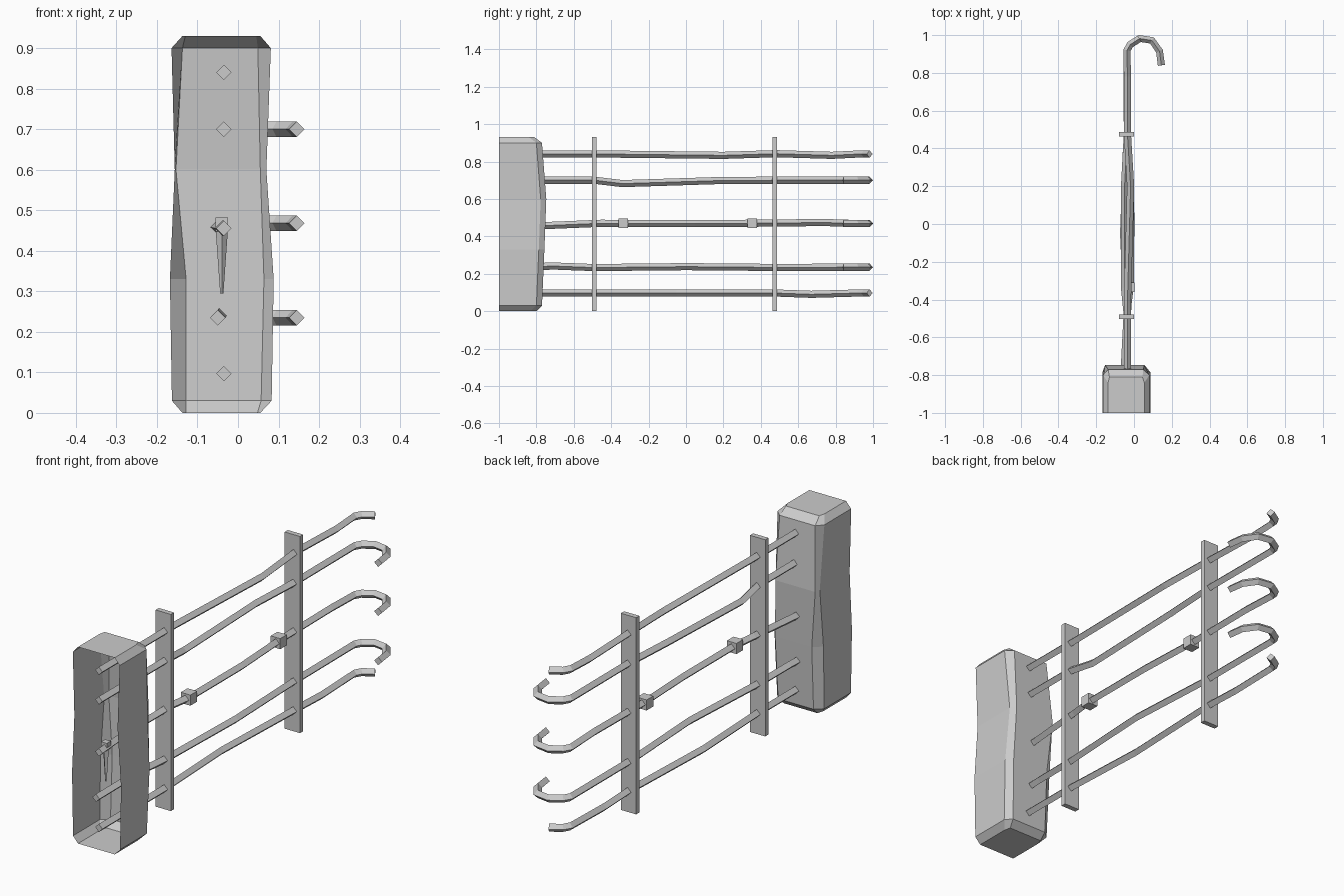
import bpy, bmesh
from mathutils import Vector

if "Cube" in bpy.data.objects:
    bpy.data.objects.remove(bpy.data.objects["Cube"], do_unlink=True)

grey = bpy.data.materials.new("plain grey")
grey.use_nodes = True
COLOUR = (0.6, 0.6, 0.6, 1)
grey.diffuse_color = COLOUR
grey.node_tree.nodes["Principled BSDF"].inputs["Base Color"].default_value = COLOUR


def add_mesh(name, bm):
    bmesh.ops.recalc_face_normals(bm, faces=bm.faces)
    mesh = bpy.data.meshes.new(name)
    bm.to_mesh(mesh)
    bm.free()
    mesh.materials.append(grey)
    obj = bpy.data.objects.new(name, mesh)
    bpy.context.collection.objects.link(obj)
    return obj


def box(name, centre, size):
    bm = bmesh.new()
    bmesh.ops.create_cube(bm, size=1)
    for v in bm.verts:
        v.co = Vector(a * b for a, b in zip(v.co, size)) + Vector(centre)
    return add_mesh(name, bm)


def rod(name, points, radius=0.019):
    """Four-sided diamond bar swept along a bent path."""
    curve = bpy.data.curves.new(name + " path", "CURVE")
    curve.dimensions = "3D"
    curve.twist_mode = "Z_UP"
    curve.bevel_depth = radius
    curve.bevel_resolution = 0
    curve.use_fill_caps = True
    spline = curve.splines.new("POLY")
    spline.points.add(len(points) - 1)
    for p, co in zip(spline.points, points):
        p.co = (*co, 1)
    path = bpy.data.objects.new(name + " path", curve)
    bpy.context.collection.objects.link(path)
    bpy.context.view_layer.update()
    mesh = bpy.data.meshes.new_from_object(path.evaluated_get(
        bpy.context.evaluated_depsgraph_get()))
    bpy.data.objects.remove(path, do_unlink=True)
    bm = bmesh.new()
    bm.from_mesh(mesh)
    bpy.data.meshes.remove(mesh)
    for f in bm.faces:
        f.smooth = False
        f.material_index = 0
    return add_mesh(name, bm)


# Handle shell, open at the front: z, left x, inner left, inner right, right x, back y
rows = [
    (0.00, -0.137, -0.128, 0.048, 0.055, -0.80),
    (0.03, -0.163, -0.128, 0.057, 0.083, -0.77),
    (0.33, -0.168, -0.128, 0.064, 0.088, -0.757),
    (0.60, -0.156, -0.153, 0.055, 0.070, -0.747),
    (0.90, -0.164, -0.137, 0.049, 0.081, -0.77),
    (0.93, -0.137, -0.130, 0.045, 0.055, -0.81),
]
bm = bmesh.new()
loops = []
for z, xl, il, ir, xr, yb in rows:
    outline = [(xl, -1), (xl, yb - 0.03), (il, yb), (ir, yb), (xr, yb - 0.03), (xr, -1)]
    loops.append([bm.verts.new((x, y, z)) for x, y in outline])
for low, high in zip(loops, loops[1:]):
    for i in range(5):
        bm.faces.new((low[i], low[i + 1], high[i + 1], high[i]))
bm.faces.new(loops[0])
bm.faces.new(loops[-1])
add_mesh("handle_shell", bm)

# Long bent rods: (x, y, z) along the length, before the end hook
X = -0.035
bars = {
    "top_rod": [(X, -0.99, 0.84), (X, -0.42, 0.84), (-0.018, 0.2, 0.833),
                (X, 0.48, 0.842), (X, 0.78, 0.833)],
    "upper_rod": [(X, -0.99, 0.70), (X, -0.49, 0.70), (-0.05, -0.34, 0.682),
                  (-0.05, 0.2, 0.699), (X, 0.48, 0.70)],
    "middle_rod": [(X, -0.99, 0.455), (-0.05, -0.74, 0.458), (X, -0.45, 0.47),
                   (-0.02, -0.33, 0.468), (-0.02, 0.05, 0.468), (X, 0.36, 0.47),
                   (X, 0.74, 0.474)],
    "lower_rod": [(-0.05, -0.99, 0.235), (-0.045, -0.7, 0.241), (X, -0.49, 0.233),
                  (-0.015, 0.0, 0.238), (X, 0.45, 0.234)],
    "bottom_rod": [(X, -0.99, 0.097), (X, -0.49, 0.097), (-0.055, -0.05, 0.097),
                   (X, 0.48, 0.097), (X, 0.67, 0.09)],
}
hook = [(-0.037, 0.92), (-0.02, 0.95), (0.03, 0.982), (0.095, 0.972), (0.135, 0.915), (0.145, 0.84)]
for name, points in bars.items():
    z = points[0][2] if "middle" not in name else 0.468
    end = hook[:3] if name in ("top_rod", "bottom_rod") else hook
    rod(name, points + [(x, y, z) for x, y in end])

# Cross posts tying the rods together
for name, y in (("front_post", -0.49), ("rear_post", 0.475)):
    box(name, (-0.04, y, 0.465), (0.08, 0.024, 0.93))

# Small blocks on the middle rod
for name, x, y in (("front_block", -0.022, -0.335), ("rear_block", -0.035, 0.355)):
    box(name, (x, y, 0.47), (0.05, 0.05, 0.05))

# Thin tapered trigger hanging inside the shell
box("trigger_knob", (-0.04, -0.93, 0.465), (0.03, 0.03, 0.035))
bm = bmesh.new()
bmesh.ops.create_cone(bm, cap_ends=True, segments=4, radius1=0.004, radius2=0.016, depth=0.17)
bmesh.ops.translate(bm, verts=bm.verts, vec=(-0.04, -0.93, 0.38))
add_mesh("trigger", bm)
